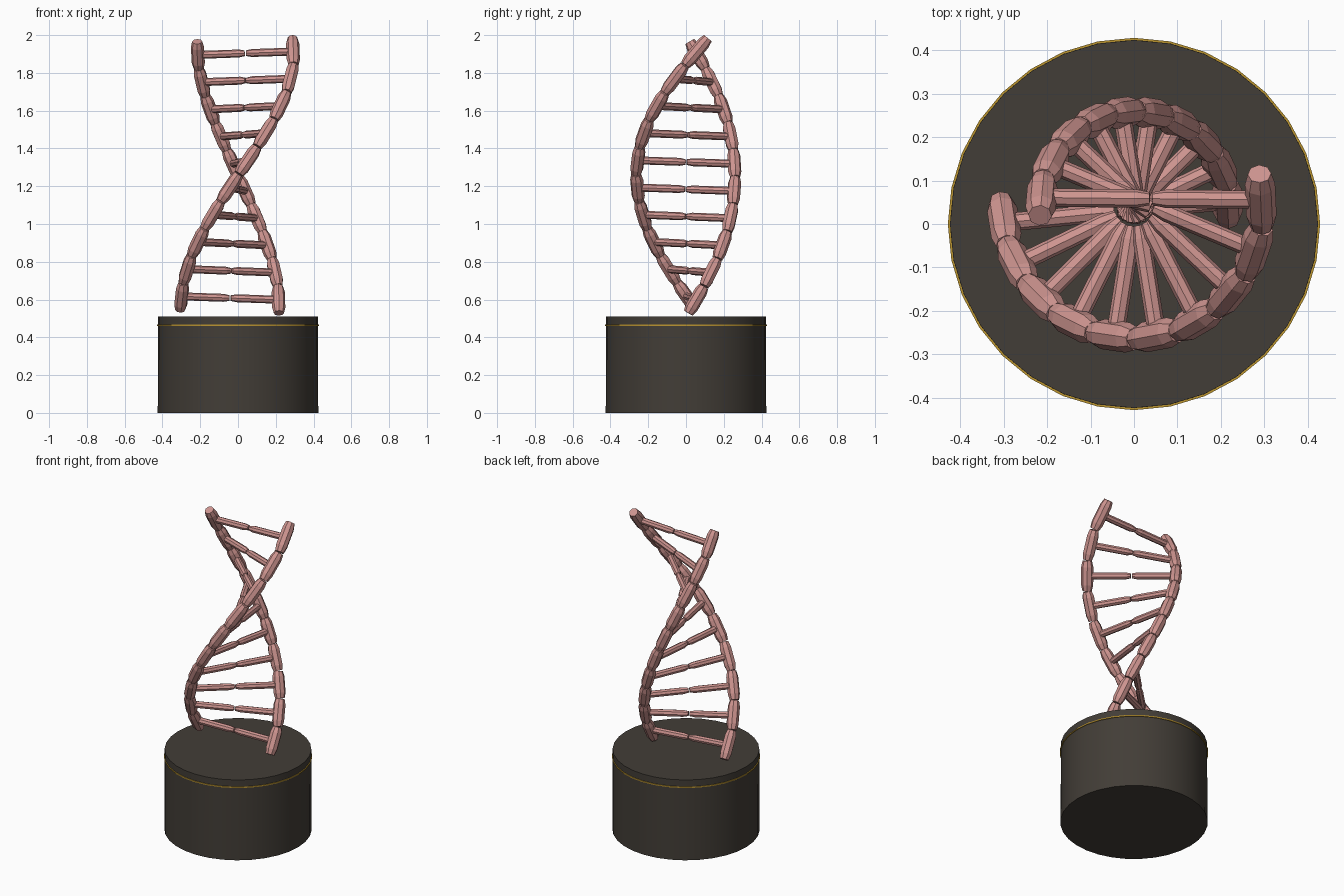
import bpy, bmesh, math
from mathutils import Vector

if "Cube" in bpy.data.objects:
    bpy.data.objects.remove(bpy.data.objects["Cube"])


def material(name, rgb):
    m = bpy.data.materials.new(name)
    m.diffuse_color = (*rgb, 1)
    m.use_nodes = True
    m.node_tree.nodes["Principled BSDF"].inputs["Base Color"].default_value = m.diffuse_color
    return m


PINK = material("dusty pink", (0.62, 0.30, 0.28))
DARK = material("dark brown grey", (0.055, 0.047, 0.038))
GOLD = material("gold", (0.50, 0.30, 0.03))


def finish(bm, name, mat):
    bmesh.ops.recalc_face_normals(bm, faces=bm.faces)
    me = bpy.data.meshes.new(name)
    bm.to_mesh(me)
    bm.free()
    me.materials.append(mat)
    ob = bpy.data.objects.new(name, me)
    bpy.context.collection.objects.link(ob)
    return ob


def lathe(bm, a, b, profile, sides):
    """Closed turned solid from a to b; profile holds (fraction, radius)."""
    d = b - a
    q = d.to_track_quat('Z', 'Y')
    rings = []
    for t, r in profile:
        rings.append([bm.verts.new(a + d * t + q @ Vector(
            (r * math.cos(2 * math.pi * i / sides), r * math.sin(2 * math.pi * i / sides), 0)))
            for i in range(sides)])
    for lo, hi in zip(rings, rings[1:]):
        for i in range(sides):
            j = (i + 1) % sides
            bm.faces.new((lo[i], lo[j], hi[j], hi[i]))
    bm.faces.new(rings[0][::-1])
    bm.faces.new(rings[-1])


def smooth(ob):
    bpy.context.view_layer.objects.active = ob
    ob.select_set(True)
    bpy.ops.object.shade_smooth_by_angle(angle=math.radians(30))
    ob.select_set(False)


# Plinth and its thin gold band
bm = bmesh.new()
lathe(bm, Vector((0, 0, 0)), Vector((0, 0, 0.51)), [(0, 0.425), (1, 0.423)], 32)
smooth(finish(bm, "plinth", DARK))
bm = bmesh.new()
lathe(bm, Vector((0, 0, 0.461)), Vector((0, 0, 0.468)), [(0, 0.428), (1, 0.428)], 32)
smooth(finish(bm, "plinth_band", GOLD))


# The two strand paths, u running from -1 (bottom) to 1 (top)
def polar(r, deg, z):
    return Vector((r * math.cos(math.radians(deg)), r * math.sin(math.radians(deg)), z))


def path_a(u):
    return polar(0.264 + 0.047 * u * u, 271 + 106 * u + 5 * u * u, 1.265 + 0.72 * u)


def path_b(u):
    return polar(0.26 - 0.043 * u * u, 89 + 72 * u + 14 * u ** 3, 1.247 + 0.72 * u)


STEPS = 10
BARREL = [(0, 0.027), (0.2, 0.035), (0.8, 0.035), (1, 0.027)]
ROD = [(0, 0.016), (0.12, 0.021), (0.88, 0.021), (1, 0.015)]

# Strands made of faceted barrel links
for name, path in (("front_strand", path_a), ("back_strand", path_b)):
    bm = bmesh.new()
    for k in range(STEPS):
        a, b = path(-1 + 2 * k / STEPS), path(-1 + 2 * (k + 1) / STEPS)
        lathe(bm, a.lerp(b, 0.01), a.lerp(b, 0.99), BARREL, 8)
    finish(bm, name, PINK)

# Rungs: two rods each, meeting in the middle
bm = bmesh.new()
for k in range(STEPS):
    u0, u1 = -1 + 2 * k / STEPS, -1 + 2 * (k + 1) / STEPS
    a = (path_a(u0) + path_a(u1)) / 2
    b = (path_b(u0) + path_b(u1)) / 2
    lathe(bm, a, a.lerp(b, 0.493), ROD, 8)
    lathe(bm, b, b.lerp(a, 0.493), ROD, 8)
finish(bm, "rungs", PINK)
